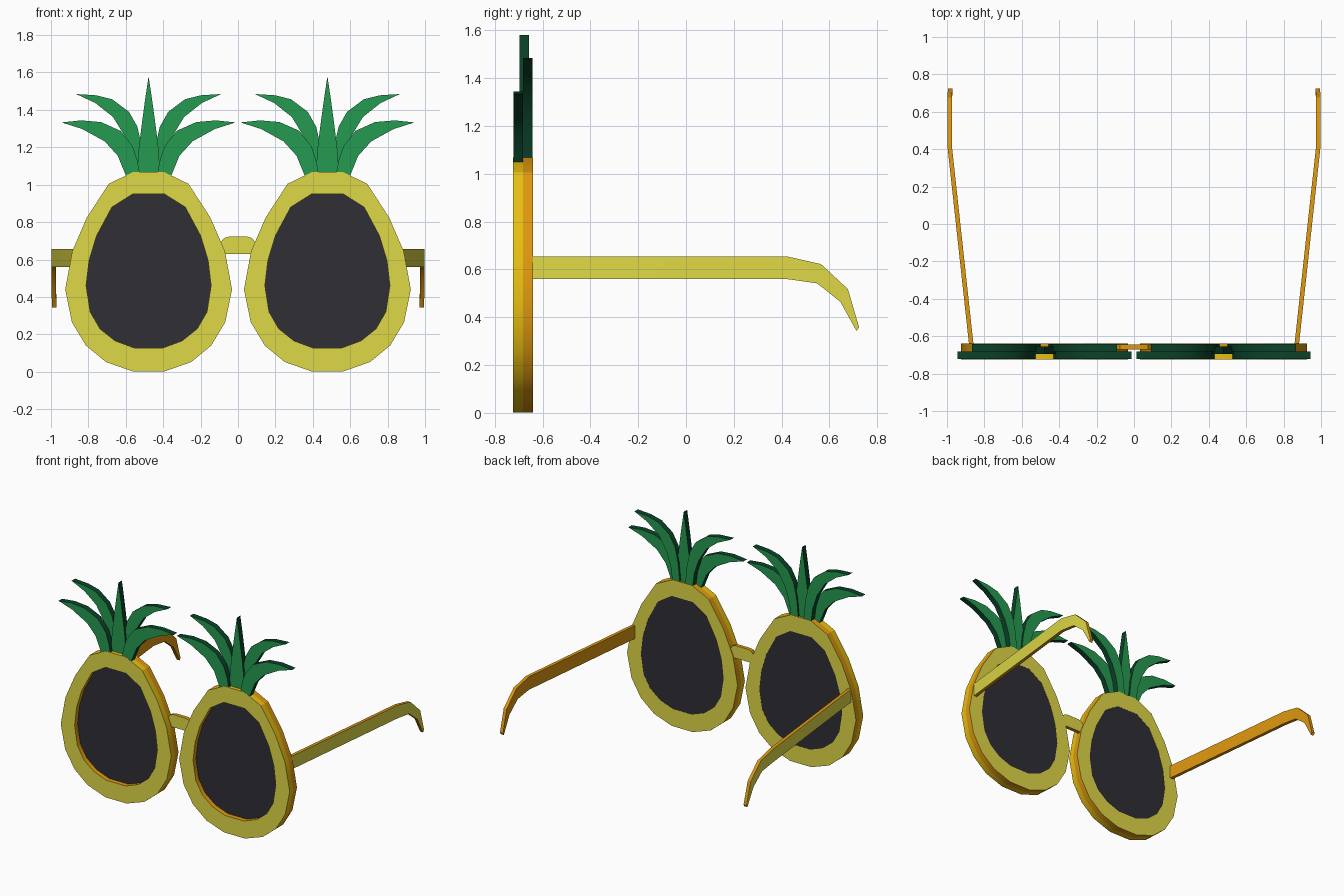
import bpy, bmesh

if "Cube" in bpy.data.objects:
    bpy.data.objects.remove(bpy.data.objects["Cube"])


def mat(name, c):
    m = bpy.data.materials.new(name)
    m.diffuse_color = (*c, 1)
    m.use_nodes = True
    m.node_tree.nodes["Principled BSDF"].inputs["Base Color"].default_value = m.diffuse_color
    return m


YELLOW = mat("yellow", (0.74, 0.69, 0.062))
GOLD = mat("gold", (0.90, 0.58, 0.006))
ORANGE = mat("orange", (0.72, 0.31, 0.005))
GREEN = mat("leaf green", (0.018, 0.32, 0.08))
DARK = mat("dark leaf green", (0.003, 0.055, 0.022))
LENS = mat("dark lens", (0.028, 0.028, 0.036))

BACK, MID, FRONT = -0.64, -0.682, -0.724
CX = 0.478


def finish(name, bm, mats, rule):
    """Fix normals, colour faces by rule, make the object."""
    bmesh.ops.recalc_face_normals(bm, faces=bm.faces)
    bm.normal_update()
    for f in bm.faces:
        f.material_index = rule(f)
    me = bpy.data.meshes.new(name)
    bm.to_mesh(me)
    bm.free()
    for m in mats:
        me.materials.append(m)
    ob = bpy.data.objects.new(name, me)
    bpy.context.collection.objects.link(ob)
    bpy.ops.object.select_all(action='DESELECT')
    ob.select_set(True)
    bpy.context.view_layer.objects.active = ob
    bpy.ops.object.shade_smooth_by_angle()
    return ob


def facing_y(f):
    return 0 if abs(f.normal.y) > 0.7 else 1


def plate(name, pts, y0, y1, mats, rule=facing_y):
    """Flat outline in x,z with thickness along y."""
    bm = bmesh.new()
    a = [bm.verts.new((x, y0, z)) for x, z in pts]
    b = [bm.verts.new((x, y1, z)) for x, z in pts]
    bm.faces.new(a)
    bm.faces.new(b[::-1])
    n = len(pts)
    for i in range(n):
        j = (i + 1) % n
        bm.faces.new((a[i], a[j], b[j], b[i]))
    return finish(name, bm, mats, rule)


def both(half):
    return half + [(-x, z) for x, z in reversed(half)]


# Egg outlines, half of each from top to bottom
outer = both([(0.08, 1.069), (0.213, 1.005), (0.33, 0.825), (0.408, 0.645), (0.446, 0.44),
              (0.41, 0.265), (0.335, 0.14), (0.228, 0.052), (0.085, 0.002)])
inner = both([(0.085, 0.95), (0.196, 0.88), (0.278, 0.727), (0.318, 0.595), (0.334, 0.46),
              (0.312, 0.32), (0.26, 0.23), (0.18, 0.166), (0.078, 0.128)])


def rim(name, cx):
    bm = bmesh.new()
    rings = [[bm.verts.new((cx + x, y, z)) for x, z in o] for o, y in
             ((outer, BACK), (outer, MID), (outer, FRONT), (inner, FRONT), (inner, BACK))]
    n = len(outer)
    for k in range(5):
        p, q = rings[k], rings[(k + 1) % 5]
        for i in range(n):
            j = (i + 1) % n
            bm.faces.new((p[i], p[j], q[j], q[i]))

    def rule(f):
        if abs(f.normal.y) > 0.7:
            return 0
        c = f.calc_center_median()
        return 1 if c.y < MID - 0.01 and all(v.co.y < MID + 0.001 for v in f.verts) else 2
    finish(name, bm, [YELLOW, GOLD, ORANGE], rule)


# Leaf outlines relative to the lens centre
spike = [(-0.055, 1.05), (-0.06, 1.09), (-0.052, 1.2), (-0.037, 1.32), (-0.018, 1.46), (0, 1.58),
         (0.018, 1.46), (0.037, 1.32), (0.052, 1.2), (0.06, 1.09), (0.055, 1.05)]
upper = [(0.02, 1.05), (0.035, 1.2), (0.06, 1.31), (0.105, 1.39), (0.195, 1.457), (0.28, 1.478),
         (0.388, 1.485), (0.285, 1.437), (0.19, 1.362), (0.128, 1.26), (0.095, 1.16), (0.08, 1.05)]
lower = [(0.045, 1.05), (0.06, 1.13), (0.085, 1.205), (0.15, 1.288), (0.255, 1.335), (0.36, 1.344),
         (0.465, 1.333), (0.355, 1.298), (0.235, 1.232), (0.165, 1.155), (0.12, 1.045)]

# Temple stations: y, x of the middle, (top y,z), (bottom y,z)
temple = [(0.87, (-0.645, 0.655), (-0.645, 0.56)),
          (0.986, (0.42, 0.655), (0.42, 0.56)),
          (0.986, (0.565, 0.622), (0.548, 0.542)),
          (0.985, (0.677, 0.518), (0.645, 0.465)),
          (0.983, (0.724, 0.358), (0.713, 0.343))]


def temple_arm(name, s):
    bm = bmesh.new()
    secs = []
    for x, t, b in temple:
        secs.append([bm.verts.new((s * (x + d), p[0], p[1]))
                     for d, p in ((0.012, t), (0.012, b), (-0.012, b), (-0.012, t))])
    for p, q in zip(secs, secs[1:]):
        for i in range(4):
            j = (i + 1) % 4
            bm.faces.new((p[i], p[j], q[j], q[i]))
    bm.faces.new(secs[0])
    bm.faces.new(secs[-1])
    finish(name, bm, [YELLOW, ORANGE], lambda f: 0 if s * f.normal.x > 0.7 else 1)


for side, s in (("left", -1), ("right", 1)):
    cx = s * CX
    rim(side + "_rim", cx)
    # Lens edge sits slightly inside the rim
    plate(side + "_lens", [(cx + x * 1.02, 0.5 + (z - 0.5) * 1.02) for x, z in inner],
          -0.69, BACK - 0.001, [LENS], lambda f: 0)
    # Crown of leaves in three overlapping layers
    plate(side + "_spike_leaf", [(cx + x, z) for x, z in spike], -0.696, -0.656, [GREEN, DARK])
    for tag, d in (("a", -1), ("b", 1)):
        plate(f"{side}_upper_leaf_{tag}", [(cx + d * x, z) for x, z in upper],
              MID, BACK - 0.002, [GREEN, DARK])
        plate(f"{side}_lower_leaf_{tag}", [(cx + d * x, z) for x, z in lower],
              FRONT + 0.002, MID, [GREEN, DARK])
    temple_arm(side + "_temple", s)

# Nose bridge
plate("bridge", both([(0.05, 0.722), (0.075, 0.715), (0.095, 0.69), (0.095, 0.628), (0.05, 0.63)]),
      -0.672, -0.645, [YELLOW, ORANGE])
